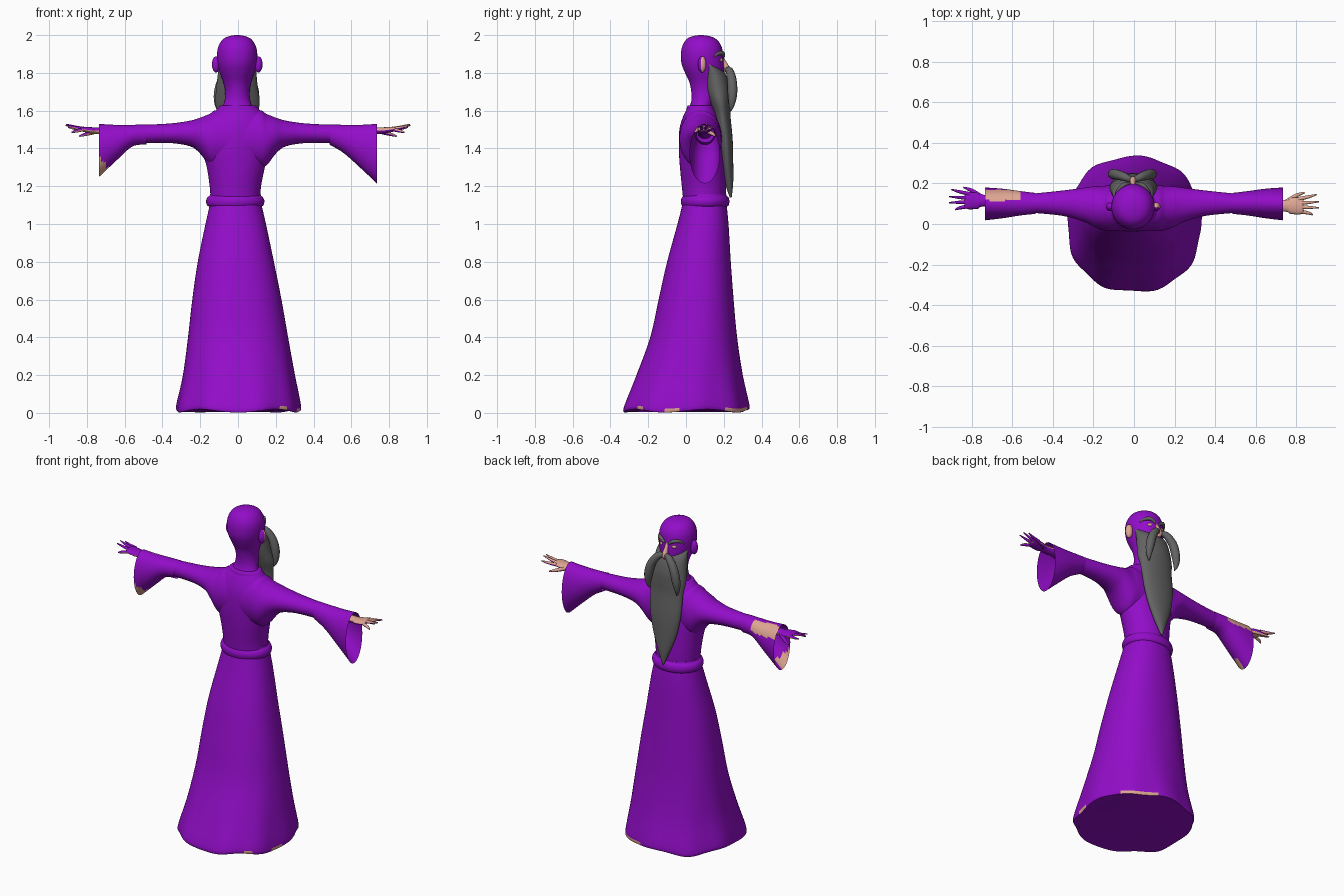
import bpy, bmesh, math
from mathutils import Vector

def mat(name, rgb):
    m = bpy.data.materials.new(name)
    m.diffuse_color = (*rgb, 1)
    return m

MATS = [mat("purple_cloth", (0.29, 0.004, 0.58)),
        mat("skin", (0.74, 0.38, 0.29)),
        mat("grey_hair", (0.125, 0.125, 0.125))]
PURPLE, SKIN, GREY = 0, 1, 2

def finish(ob, color):
    """Give materials by a fixed index or a rule on face centre and normal."""
    me = ob.data
    me.materials.clear()
    for m in MATS:
        me.materials.append(m)
    for p in me.polygons:
        p.material_index = color(p.center, p.normal) if callable(color) else color
        p.use_smooth = True
    bpy.ops.object.select_all(action='DESELECT')
    ob.select_set(True)
    bpy.context.view_layer.objects.active = ob
    bpy.ops.object.shade_smooth_by_angle(angle=math.radians(50))
    return ob

def smooth_rings(rings, steps):
    """Catmull-Rom interpolation between rings."""
    P = [rings[0]] + rings + [rings[-1]]
    out = []
    for i in range(1, len(P) - 2):
        for s in range(steps):
            t = s / steps
            out.append([0.5 * (2 * b + (c - a) * t + (2 * a - 5 * b + 4 * c - d) * t * t
                               + (3 * b - a - 3 * c + d) * t ** 3)
                        for a, b, c, d in zip(P[i - 1], P[i], P[i + 1], P[i + 2])])
    return out + [list(rings[-1])]

def loft(name, rings, axis='z', color=PURPLE, n=48, steps=4, power=1.0, caps=(1, 1), tweak=None):
    """Rings are (position, a_min, a_max, b_min, b_max); a,b = x,y or y,z."""
    bm = bmesh.new()
    rows = []
    for t, a0, a1, b0, b1 in smooth_rings(rings, steps):
        row = []
        for k in range(n):
            th = 2 * math.pi * k / n
            c, s = math.cos(th), math.sin(th)
            a = (a0 + a1) / 2 + (a1 - a0) / 2 * math.copysign(abs(c) ** power, c)
            b = (b0 + b1) / 2 + (b1 - b0) / 2 * math.copysign(abs(s) ** power, s)
            co = Vector((a, b, t) if axis == 'z' else (t, a, b))
            row.append(bm.verts.new(tweak(co, th) if tweak else co))
        rows.append(row)
    for r, q in zip(rows, rows[1:]):
        for k in range(n):
            bm.faces.new((r[k], r[(k + 1) % n], q[(k + 1) % n], q[k]))
    if caps[0]:
        bm.faces.new(rows[0])
    if caps[1]:
        bm.faces.new(rows[-1])
    bmesh.ops.recalc_face_normals(bm, faces=bm.faces)
    me = bpy.data.meshes.new(name)
    bm.to_mesh(me)
    bm.free()
    ob = bpy.data.objects.new(name, me)
    bpy.context.collection.objects.link(ob)
    return finish(ob, color)

def tube(name, pts, color):
    """Tapered round tube through (x, y, z, radius) points."""
    bm = bmesh.new()
    P = smooth_rings(pts, 4)
    n, rows = 12, []
    for i, p in enumerate(P):
        d = (Vector(P[min(i + 1, len(P) - 1)][:3]) - Vector(P[max(i - 1, 0)][:3])).normalized()
        u = d.cross(Vector((0, 1, 0.1))).normalized()
        v = d.cross(u)
        rows.append([bm.verts.new(Vector(p[:3]) + max(p[3], 0.001) * (
            u * math.cos(2 * math.pi * k / n) + v * math.sin(2 * math.pi * k / n))) for k in range(n)])
    for r, q in zip(rows, rows[1:]):
        for k in range(n):
            bm.faces.new((r[k], r[(k + 1) % n], q[(k + 1) % n], q[k]))
    bm.faces.new(rows[0])
    bm.faces.new(rows[-1])
    bmesh.ops.recalc_face_normals(bm, faces=bm.faces)
    me = bpy.data.meshes.new(name)
    bm.to_mesh(me)
    bm.free()
    ob = bpy.data.objects.new(name, me)
    bpy.context.collection.objects.link(ob)
    return finish(ob, color)

def ball(name, loc, scale, color):
    bpy.ops.mesh.primitive_uv_sphere_add(segments=24, ring_count=14, radius=1, location=loc)
    ob = bpy.context.object
    ob.name = name
    ob.scale = scale
    bpy.ops.object.transform_apply(location=True, rotation=False, scale=True)
    return finish(ob, color)

# skirt with a wavy hem and worn skin-coloured spots along it
def hem(co, th):
    f = max(0, 1 - co.z / 0.6) ** 2
    k = 1 + 0.018 * f * math.sin(9 * th + 0.6)
    return Vector((co.x * k, co.y * k, co.z + 0.009 * f * math.sin(5 * th)))

def hem_color(c, n):
    if 0.004 < c.z < 0.032 and n.z > -0.8:
        a = math.degrees(math.atan2(c.y, c.x))
        if 38 < a < 75 or -18 < a < -4 or -48 < a < -40:
            return SKIN
    return PURPLE

loft("robe_skirt", [(0.012, -0.315, 0.315, -0.315, 0.32), (0.03, -0.328, 0.33, -0.332, 0.332),
                    (0.2, -0.292, 0.30, -0.265, 0.298), (0.4, -0.265, 0.265, -0.19, 0.27),
                    (0.6, -0.242, 0.23, -0.145, 0.252), (0.8, -0.213, 0.19, -0.1, 0.237),
                    (1.0, -0.172, 0.148, -0.045, 0.225), (1.12, -0.145, 0.12, -0.015, 0.213)],
     n=80, steps=5, power=0.9, tweak=hem, color=hem_color)

# belt
loft("belt", [(1.09, -0.145, 0.118, -0.01, 0.212), (1.098, -0.163, 0.133, -0.022, 0.225),
              (1.12, -0.169, 0.14, -0.027, 0.23), (1.14, -0.163, 0.133, -0.022, 0.225),
              (1.15, -0.15, 0.122, -0.012, 0.215), (1.16, -0.147, 0.12, -0.01, 0.212)])

# torso and upper arms
loft("robe_torso", [(1.13, -0.145, 0.118, -0.015, 0.21), (1.2, -0.15, 0.122, -0.022, 0.212),
                    (1.3, -0.165, 0.142, -0.032, 0.208), (1.4, -0.19, 0.165, -0.038, 0.2),
                    (1.5, -0.18, 0.17, -0.035, 0.188), (1.57, -0.145, 0.14, -0.015, 0.17),
                    (1.62, -0.1, 0.1, 0.01, 0.145)])
half = [(0.1, -0.035, 0.19, 1.3, 1.605), (0.15, -0.03, 0.188, 1.31, 1.583),
        (0.2, -0.012, 0.185, 1.372, 1.563), (0.25, 0.012, 0.178, 1.41, 1.548),
        (0.35, 0.04, 0.165, 1.428, 1.533), (0.495, 0.055, 0.15, 1.43, 1.525)]
loft("upper_arms", [(-t, *r) for t, *r in reversed(half)] + half, axis='x')

# flared sleeves, the left one with bare patches
def sleeve_color(c, n):
    if c.x < -0.56 and c.y > 0.115 and c.z > 1.465 and n.z > 0.1:
        return SKIN
    if c.x < -0.65 and c.z < 1.26 - 1.2 * (c.x + 0.73) + 0.09 and c.z < 1.36 and c.y < 0.12 and n.y < 0:
        return SKIN
    return PURPLE

for side, s, low in (("right", 1, 1.215), ("left", -1, 1.25)):
    loft(side + "_sleeve", [(s * 0.485, 0.05, 0.153, 1.42, 1.528),
                            (s * 0.56, 0.042, 0.162, low + 0.16, 1.525),
                            (s * 0.65, 0.028, 0.174, low + 0.08, 1.525),
                            (s * 0.735, 0.018, 0.18, low, 1.53)],
         axis='x', caps=(0, 0), steps=6, color=sleeve_color)
    # hand: one face is bare skin, the other cloth-coloured
    def hand_color(c, n, s=s):
        return SKIN if n.z * s > -0.1 * s else PURPLE
    dy = 0.0 if s > 0 else 0.025
    loft(side + "_palm", [(s * 0.48, 0.06 + dy, 0.14, 1.45, 1.52),
                          (s * 0.73, 0.062 + dy, 0.118 + dy, 1.475, 1.512),
                          (s * 0.77, 0.05 + dy, 0.128 + dy, 1.478, 1.512),
                          (s * 0.82, 0.048 + dy, 0.132 + dy, 1.488, 1.515),
                          (s * 0.835, 0.06 + dy, 0.122 + dy, 1.494, 1.512)],
         axis='x', n=24, color=hand_color)
    tips = [(0.91, 0.11, 1.528), (0.912, 0.08, 1.522), (0.88, 0.045, 1.485), (0.9, 0.145, 1.512)]
    for i, (x, y, z) in enumerate(tips):
        y0 = 0.09 + (y - 0.09) * 0.6 + dy
        tube(f"{side}_finger_{i + 1}", [(s * 0.81, y0, 1.502, 0.01),
                                       (s * 0.86, (y + dy + y0) / 2, (z + 1.502) / 2 - 0.002, 0.008),
                                       (s * x, y + dy, z, 0.003)], hand_color)
    tube(side + "_thumb", [(s * 0.755, 0.11 + dy, 1.49, 0.013), (s * 0.8, 0.14 + dy, 1.477, 0.01),
                           (s * 0.84, 0.155 + dy, 1.465, 0.004)], hand_color)

# collar, neck and head
loft("collar", [(1.59, -0.112, 0.112, 0.0, 0.155), (1.622, -0.1, 0.1, 0.006, 0.148),
                (1.628, -0.085, 0.085, 0.015, 0.14)])
loft("head", [(1.6, -0.09, 0.085, 0.01, 0.13), (1.65, -0.072, 0.066, 0.028, 0.15),
              (1.7, -0.068, 0.062, 0.028, 0.18), (1.75, -0.078, 0.07, 0.018, 0.198),
              (1.8, -0.095, 0.086, -0.005, 0.2), (1.85, -0.108, 0.098, -0.024, 0.2),
              (1.9, -0.111, 0.102, -0.027, 0.196), (1.94, -0.104, 0.095, -0.02, 0.188),
              (1.975, -0.083, 0.074, 0.0, 0.165), (1.993, -0.052, 0.044, 0.03, 0.13),
              (2.0, -0.015, 0.008, 0.07, 0.09)])
for side, s in (("right", 1), ("left", -1)):
    ball(side + "_ear", (s * 0.112 - 0.004, 0.085, 1.845), (0.022, 0.022, 0.043),
         lambda c, n: SKIN if c.x > 0 and n.y > -0.2 else PURPLE)
    ball(side + "_eye", (s * 0.04 - 0.005, 0.18, 1.868), (0.017, 0.015, 0.012), SKIN)
    # brow and drooping moustache half
    tube(side + "_brow", [(s * 0.015 - 0.005, 0.2, 1.886, 0.007), (s * 0.045 - 0.005, 0.193, 1.905, 0.011),
                          (s * 0.075 - 0.005, 0.165, 1.9, 0.008), (s * 0.088 - 0.005, 0.145, 1.88, 0.002)], GREY)
    tube(side + "_moustache", [(-0.005, 0.212, 1.815, 0.01), (s * 0.035 - 0.007, 0.23, 1.812, 0.02),
                               (s * 0.075 - 0.008, 0.243, 1.76, 0.025), (s * 0.095 - 0.008, 0.246, 1.69, 0.025),
                               (s * 0.1 - 0.008, 0.242, 1.63, 0.015), (s * 0.093 - 0.008, 0.235, 1.595, 0.002)], GREY)

# nose
tube("nose", [(-0.005, 0.188, 1.88, 0.01), (-0.005, 0.205, 1.85, 0.012),
              (-0.005, 0.218, 1.815, 0.017), (-0.005, 0.21, 1.795, 0.01)], SKIN)

# long pointed beard
loft("beard", [(1.86, -0.098, 0.09, 0.095, 0.13), (1.8, -0.106, 0.097, 0.09, 0.205),
               (1.72, -0.115, 0.105, 0.1, 0.232), (1.65, -0.12, 0.115, 0.125, 0.235),
               (1.58, -0.112, 0.107, 0.15, 0.235), (1.45, -0.108, 0.098, 0.17, 0.247),
               (1.33, -0.085, 0.072, 0.185, 0.25), (1.22, -0.045, 0.03, 0.205, 0.25),
               (1.14, -0.012, -0.004, 0.232, 0.242)], color=GREY)
